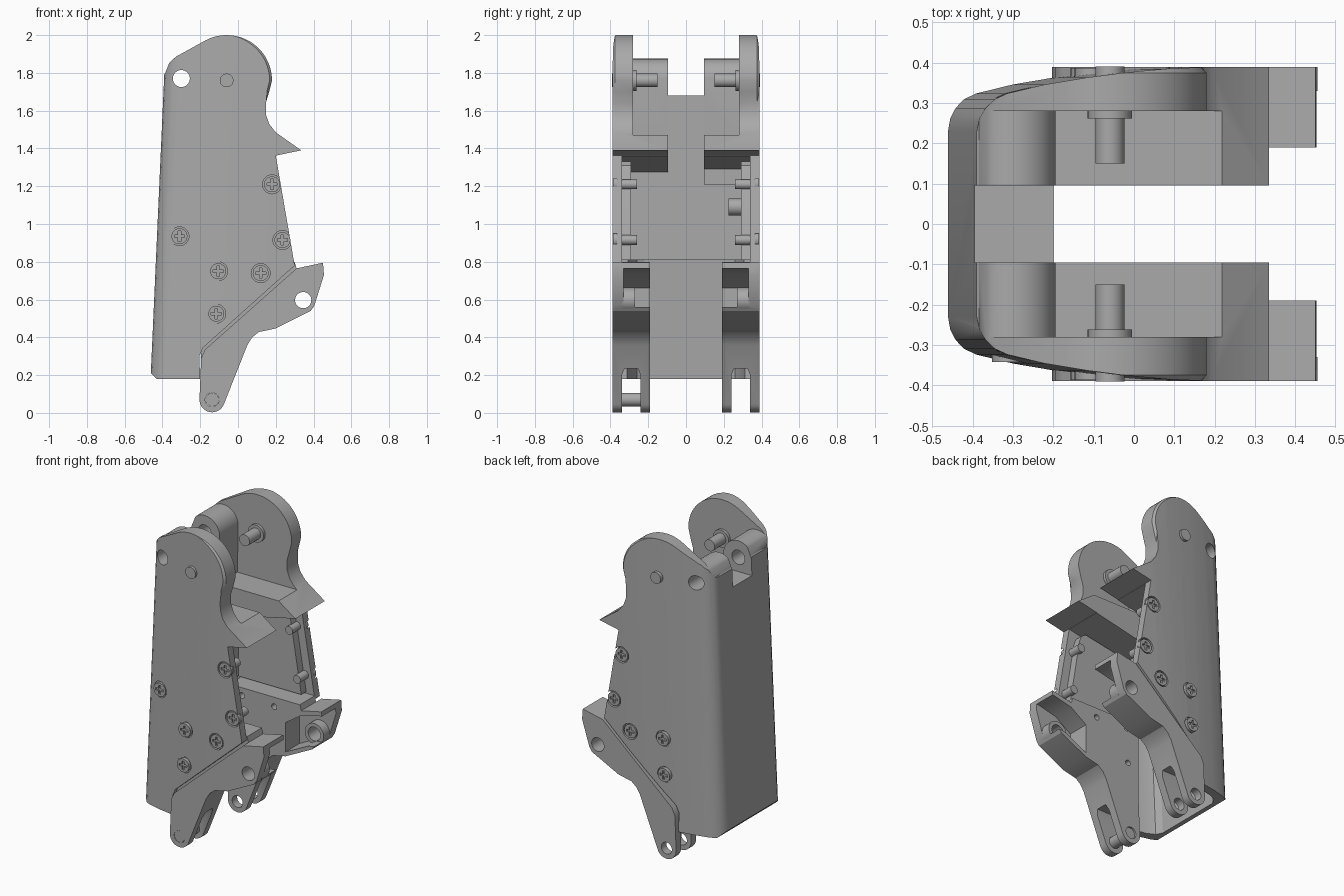
import bpy, bmesh
from math import cos, sin, radians, pi
from mathutils import Matrix

if "Cube" in bpy.data.objects:
    bpy.data.objects.remove(bpy.data.objects["Cube"])

GREY = bpy.data.materials.new("plain grey")
GREY.use_nodes = True
GREY.diffuse_color = (0.4, 0.4, 0.4, 1)
GREY.node_tree.nodes["Principled BSDF"].inputs["Base Color"].default_value = (0.4, 0.4, 0.4, 1)


def finish(name, bm):
    bmesh.ops.recalc_face_normals(bm, faces=bm.faces)
    mesh = bpy.data.meshes.new(name)
    bm.to_mesh(mesh)
    bm.free()
    mesh.materials.append(GREY)
    ob = bpy.data.objects.new(name, mesh)
    bpy.context.collection.objects.link(ob)
    return ob


def loft(name, rings):
    """Closed solid through rings of equal point count."""
    bm = bmesh.new()
    loops = [[bm.verts.new(p) for p in ring] for ring in rings]
    n = len(loops[0])
    for a, b in zip(loops, loops[1:]):
        for i in range(n):
            j = (i + 1) % n
            bm.faces.new((a[i], a[j], b[j], b[i]))
    bm.faces.new(loops[0])
    bm.faces.new(loops[-1])
    return finish(name, bm)


def slab(name, pts, y0, y1):
    return loft(name, [[(x, y, z) for x, z in pts] for y in (y0, y1)])


def box(name, x0, x1, y0, y1, z0, z1):
    return slab(name, [(x0, z0), (x1, z0), (x1, z1), (x0, z1)], y0, y1)


def arc(cx, cz, r, a0, a1, n=16):
    return [(cx + r * cos(radians(a0 + (a1 - a0) * i / n)),
             cz + r * sin(radians(a0 + (a1 - a0) * i / n))) for i in range(n + 1)]


def rod(name, x, z, r, y0, y1):
    return slab(name, arc(x, z, r, 0, 350, 35), y0, y1)


def boolean(ob, tool, op="DIFFERENCE"):
    mod = ob.modifiers.new("cut", "BOOLEAN")
    mod.operation, mod.solver, mod.object = op, "EXACT", tool
    bpy.context.view_layer.objects.active = ob
    bpy.ops.object.modifier_apply(modifier=mod.name)
    bpy.data.objects.remove(tool)


def leaning(name, half, z0, z1):
    """Upright tube whose plan outline leans forward with height."""
    plan = half + [(x, -y) for x, y in reversed(half)]
    return loft(name, [[(x + 0.045 * (z - 0.2), y, z) for x, y in plan] for z in (z0, z1)])


SCREWS = [(0.18, 1.21), (0.235, 0.915), (0.12, 0.74), (-0.105, 0.75), (-0.115, 0.525)]
BACK_SCREW = (-0.31, 0.935)
EYE = (-0.3, 1.77)
PIVOT = (-0.06, 1.76)
FOOT = (-0.137, 0.07)
TAIL = (0.345, 0.597)

# Shell: leaning rounded plan trimmed by the side profile
outer = [(0.6, 0.39), (0.12, 0.39), (0, 0.385), (-0.1, 0.376), (-0.2, 0.363), (-0.3, 0.346),
         (-0.39, 0.324), (-0.42, 0.31), (-0.442, 0.288), (-0.456, 0.262), (-0.462, 0.23)]
shell = leaning("shell", outer, 0, 2.1)
side = [(-0.43, 0.18), (-0.2, 0.18), (-0.205, 0.3), (-0.185, 0.345), (0.3, 0.78), (0.2, 1.362),
        (0.335, 1.39), (0.2, 1.485), (0.165, 1.53), (0.148, 1.58), (0.147, 1.64), (0.165, 1.7)]
side += arc(*PIVOT, 0.24, 0, 118, 24)
side += [(-0.33, 1.885), (-0.365, 1.85), (-0.385, 1.8), (-0.5, 1.7), (-0.5, 0.25)]


def trimmed(k):
    cx, cz = PIVOT
    return [(cx + (x - cx) * k, cz + (z - cz) * k) if z > 1.69 else (x, z) for x, z in side]


boolean(shell, loft("trim", [[(x, y, z) for x, z in trimmed(k)] for y, k in
                             ((-0.391, 0.94), (-0.375, 1), (0.375, 1), (0.391, 0.94))]), "INTERSECT")

# Hollows: lower tube, middle bay, upper bay above the shelf, central gap
inner = [(1, 0.34), (0, 0.335), (-0.2, 0.312), (-0.33, 0.285), (-0.38, 0.26), (-0.4, 0.22)]
boolean(shell, leaning("hollow", inner, -0.1, 0.81))
boolean(shell, slab("middle_bay", [(-0.2, 0.8), (-0.2, 1.275), (0.2, 1.36), (0.36, 1.394),
                                   (1, 1.394), (1, 0.8)], -0.34, 0.34))
upper = [(1, 1.38), (0.335, 1.392), (0.22, 1.472), (-0.2, 1.472)]
upper += arc(*EYE, 0.105, 0, 180) + [(-1, 1.77), (-1, 2.2), (1, 2.2)]
boolean(shell, slab("upper_bay", upper, -0.28, 0.28))
boolean(shell, box("gap", -0.2, 1, -0.095, 0.095, 1.1, 2.2))
boolean(shell, box("ear_gap", -1, 1, -0.095, 0.095, 1.68, 2.2))
boolean(shell, rod("eye_hole", *EYE, 0.045, -1, 1))
parts = [shell]

# Template screw head with a cross recess, facing outward along -y
head = rod("screw_head", 0, 0, 0.042, -0.012, 0.012)
boolean(head, box("slot_a", -0.027, 0.027, -0.05, -0.002, -0.007, 0.007))
boolean(head, box("slot_b", -0.007, 0.007, -0.05, -0.002, -0.027, 0.027))
parts.append(head)


def put_screw(x, z, y, s):
    ob = head.copy()
    bpy.context.collection.objects.link(ob)
    ob.location = (x, s * y, z)
    if s > 0:
        ob.rotation_euler = (0, 0, pi)
    parts.append(ob)


for s, tag in ((-1, "right"), (1, "left")):
    # Counterbored screws
    for i, (x, z) in enumerate(SCREWS):
        boolean(shell, rod("bore", x, z, 0.05, s * 0.365, s * 0.5))
        put_screw(x, z, 0.375, s)
        if i < 2:
            parts.append(rod(tag + "_screw_shaft", x - 0.005, z, 0.026, s * 0.26, s * 0.37))

    # Liner panel inside the middle bay
    parts.append(slab(tag + "_liner", [(-0.21, 0.81), (0.24, 0.81), (0.165, 1.27), (0.15, 1.31),
                                       (0.12, 1.33), (-0.05, 1.3), (-0.21, 1.27)],
                      s * 0.29, s * 0.341))

    # Pivot pin with flange, and its end showing outside
    parts.append(rod(tag + "_pivot_pin", *PIVOT, 0.036, s * 0.15, s * 0.391))
    parts.append(rod(tag + "_pivot_flange", *PIVOT, 0.055, s * 0.262, s * 0.285))

    # Leg: flush outer plate with forked foot and pocketed tail
    leg_side = arc(*FOOT, 0.067, 180, 340) + [(0.05, 0.36), (0.075, 0.4), (0.11, 0.428),
               (0.2, 0.447), (0.385, 0.54), (0.405, 0.57), (0.455, 0.73), (0.45, 0.795),
               (0.31, 0.765), (-0.175, 0.335), (-0.195, 0.29)]
    leg = slab(tag + "_leg", leg_side, s * 0.19, s * 0.39)
    boolean(leg, slab("pocket", [(0.2, 0.475), (0.36, 0.555), (0.6, 0.59), (0.6, 0.765),
                                 (0.44, 0.765), (0.31, 0.735), (0.2, 0.66)], s * 0.1, s * 0.33))
    fork = loft("fork", [[(x, s * y, z) for y, z in ((0.24, -0.1), (0.34, -0.1), (0.34, 0.2),
                          (0.325, 0.235), (0.255, 0.235), (0.24, 0.2))] for x in (-0.5, 0.5)])
    boolean(leg, fork)
    parts.append(leg)
    boss = rod(tag + "_tail_boss", *TAIL, 0.066, s * 0.27, s * 0.335)
    for ob in (leg, boss):
        boolean(ob, rod("tail_hole", *TAIL, 0.043, s * 0.1, s * 0.5))
    boolean(leg, rod("foot_hole", *FOOT, 0.037, s * 0.1, s * 0.5))
    parts.append(boss)

    # Leg mounting plate inside the shell
    plate = slab(tag + "_mount_plate", [(-0.195, 0.29), (-0.175, 0.335), (0.31, 0.765),
                                        (0.3, 0.8), (-0.195, 0.8)], s * 0.19, s * 0.338)
    for x, z in SCREWS[2:]:
        boolean(plate, rod("thread_hole", x, z, 0.018, s * 0.1, s * 0.3))
    parts.append(plate)

# Single side extras: back screw and foot pin on the right, stud and lip on the left
boolean(shell, rod("bore", *BACK_SCREW, 0.05, -0.32, -0.5))
put_screw(*BACK_SCREW, 0.33, -1)
parts.append(rod("foot_pin", *FOOT, 0.036, -0.389, -0.2))
stud = rod("stud", -0.14, 1.09, 0.045, 0.225, 0.3)
boolean(stud, rod("stud_hole", -0.14, 1.09, 0.022, 0.2, 0.28))
parts.append(stud)
parts.append(box("shelf_lip", -0.21, -0.13, 0.095, 0.3, 1.21, 1.3))

# Seat the screw template in the first bore and drop the copy there
first = parts[2]
head.matrix_world = Matrix.Translation(first.location)
parts.remove(first)
bpy.data.objects.remove(first)

# Smooth rounded surfaces, keep hard edges
bpy.ops.object.select_all(action="DESELECT")
for ob in parts:
    ob.select_set(True)
bpy.context.view_layer.objects.active = shell
bpy.ops.object.shade_smooth_by_angle(angle=radians(25))
